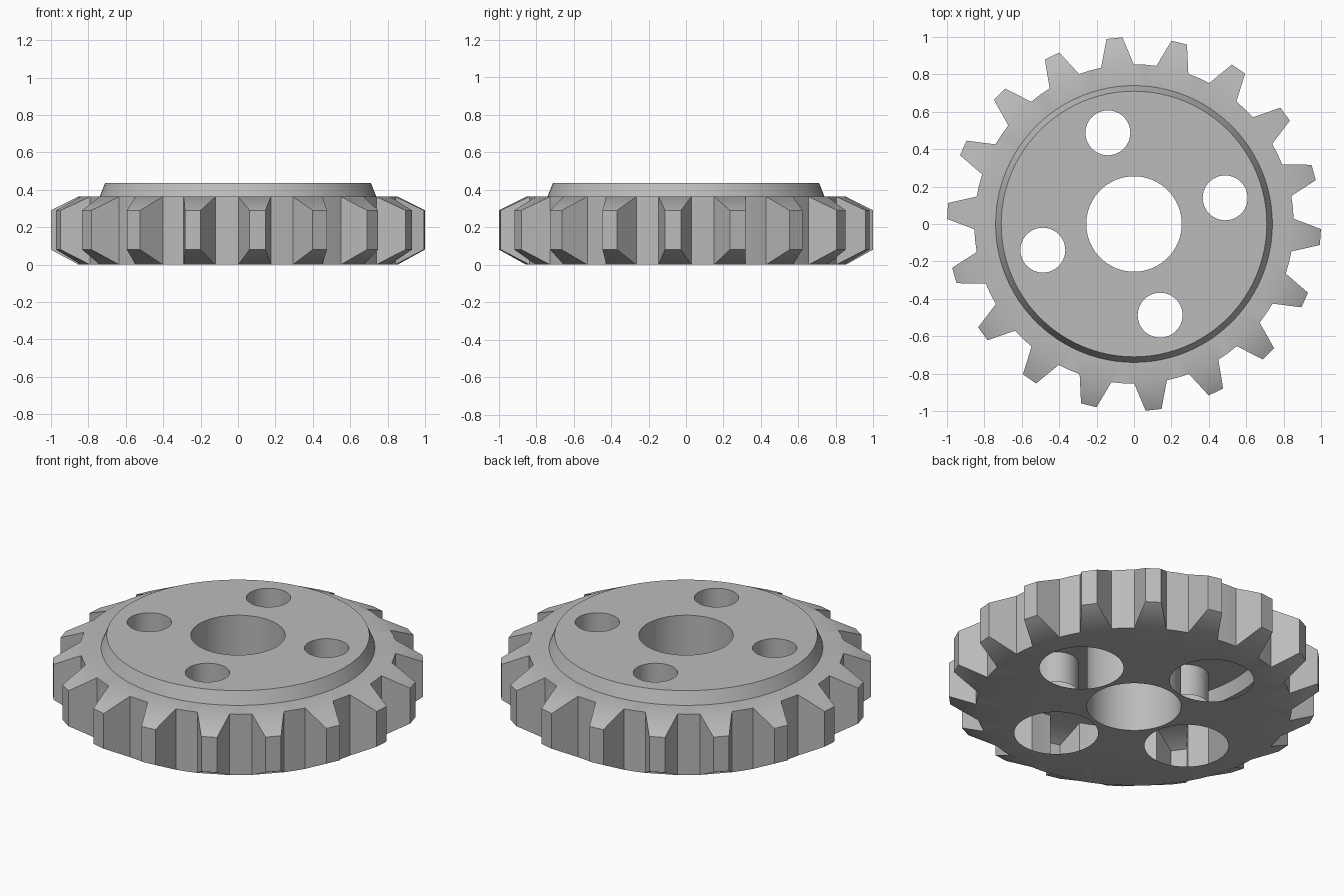
import bpy, bmesh
from math import sin, cos, radians, pi

cube = bpy.data.objects.get("Cube")
if cube:
    bpy.data.objects.remove(cube, do_unlink=True)

TEETH, PHASE = 18, 16
ROOT_R, TIP_R = 0.854, 1.0
ROOT_HALF, TIP_HALF = 5.9, 2.45
TOP_Z, HUB_Z = 0.363, 0.437
TIP_LOW, TIP_HIGH = 0.08, 0.29
HUB_R, HUB_TOP_R = 0.74, 0.71
BORE_R, BOLT_R, POCKET_R, BOLT_CIRCLE = 0.255, 0.12, 0.227, 0.507
TUBE_BOTTOM = 0.25

steel = bpy.data.materials.new("grey steel")
steel.use_nodes = True
grey = (0.5, 0.5, 0.5, 1)
steel.diffuse_color = grey
steel.node_tree.nodes["Principled BSDF"].inputs["Base Color"].default_value = grey


def polar(r, deg, z):
    return (r * cos(radians(deg)), r * sin(radians(deg)), z)


bolt_centres = [polar(BOLT_CIRCLE, PHASE + 90 * k, 0)[:2] for k in range(4)]


def ring(bm, r, z, centre=(0, 0), count=96):
    return [bm.verts.new((centre[0] + r * cos(2 * pi * i / count),
                          centre[1] + r * sin(2 * pi * i / count), z))
            for i in range(count)]


def loop_edges(bm, verts):
    pairs = zip(verts, verts[1:] + verts[:1])
    return [bm.edges.get(p) or bm.edges.new(p) for p in pairs]


def fill(bm, loops, up):
    """Fill the area between an outer loop and the hole loops inside it."""
    edges = [e for loop in loops for e in loop_edges(bm, loop)]
    result = bmesh.ops.triangle_fill(bm, edges=edges, use_beauty=True,
                                     normal=(0, 0, up))
    for f in result["geom"]:
        if isinstance(f, bmesh.types.BMFace):
            f.normal_update()
            if f.normal.z * up < 0:
                f.normal_flip()


def skin(bm, low, high, inward=False):
    n = len(low)
    for i in range(n):
        j = (i + 1) % n
        quad = [low[i], low[j], high[j], high[i]]
        bm.faces.new(quad[::-1] if inward else quad)


def finish(bm, name):
    mesh = bpy.data.meshes.new(name)
    bm.to_mesh(mesh)
    bm.free()
    mesh.materials.append(steel)
    obj = bpy.data.objects.new(name, mesh)
    bpy.context.collection.objects.link(obj)
    bpy.ops.object.select_all(action='DESELECT')
    obj.select_set(True)
    bpy.context.view_layer.objects.active = obj
    bpy.ops.object.shade_smooth_by_angle(angle=radians(30))


# Toothed rim with its top shoulder and pierced bottom plate
bm = bmesh.new()
low, high = [], []
pitch = 360 / TEETH
for k in range(TEETH):
    a = PHASE + pitch * k
    for off in (-ROOT_HALF, ROOT_HALF, pitch / 2):
        low.append(bm.verts.new(polar(ROOT_R, a + off, 0)))
        high.append(bm.verts.new(polar(ROOT_R, a + off, TOP_Z)))
for k in range(TEETH):
    a, i = PHASE + pitch * k, 3 * k
    l0, l1, l2, l3 = (low[(i + s) % len(low)] for s in range(4))
    h0, h1, h2, h3 = (high[(i + s) % len(high)] for s in range(4))
    t0, t1 = (bm.verts.new(polar(TIP_R, a + s * TIP_HALF, TIP_LOW)) for s in (-1, 1))
    u0, u1 = (bm.verts.new(polar(TIP_R, a + s * TIP_HALF, TIP_HIGH)) for s in (-1, 1))
    for face in ((l0, t0, u0, h0), (t0, t1, u1, u0), (t1, l1, h1, u1),
                 (l0, l1, t1, t0), (u0, u1, h1, h0),
                 (l1, l2, h2, h1), (l2, l3, h3, h2)):
        bm.faces.new(face)
fill(bm, [high, ring(bm, HUB_R, TOP_Z)], 1)
fill(bm, [low, ring(bm, BORE_R, 0)]
     + [ring(bm, POCKET_R, 0, c, 64) for c in bolt_centres], -1)
finish(bm, "toothed_rim")

# Raised hub with a sloped edge and pierced top
bm = bmesh.new()
top = ring(bm, HUB_TOP_R, HUB_Z)
skin(bm, ring(bm, HUB_R, TOP_Z), top)
fill(bm, [top, ring(bm, BORE_R, HUB_Z)]
     + [ring(bm, BOLT_R, HUB_Z, c, 48) for c in bolt_centres], 1)
finish(bm, "hub")

# Wall of the centre bore
bm = bmesh.new()
skin(bm, ring(bm, BORE_R, 0), ring(bm, BORE_R, HUB_Z), inward=True)
finish(bm, "centre_bore")

# Walls of the four bolt holes
for n, c in enumerate(bolt_centres, 1):
    bm = bmesh.new()
    skin(bm, ring(bm, BOLT_R, TUBE_BOTTOM, c, 48),
         ring(bm, BOLT_R, HUB_Z, c, 48), inward=True)
    finish(bm, f"bolt_hole_{n}")
